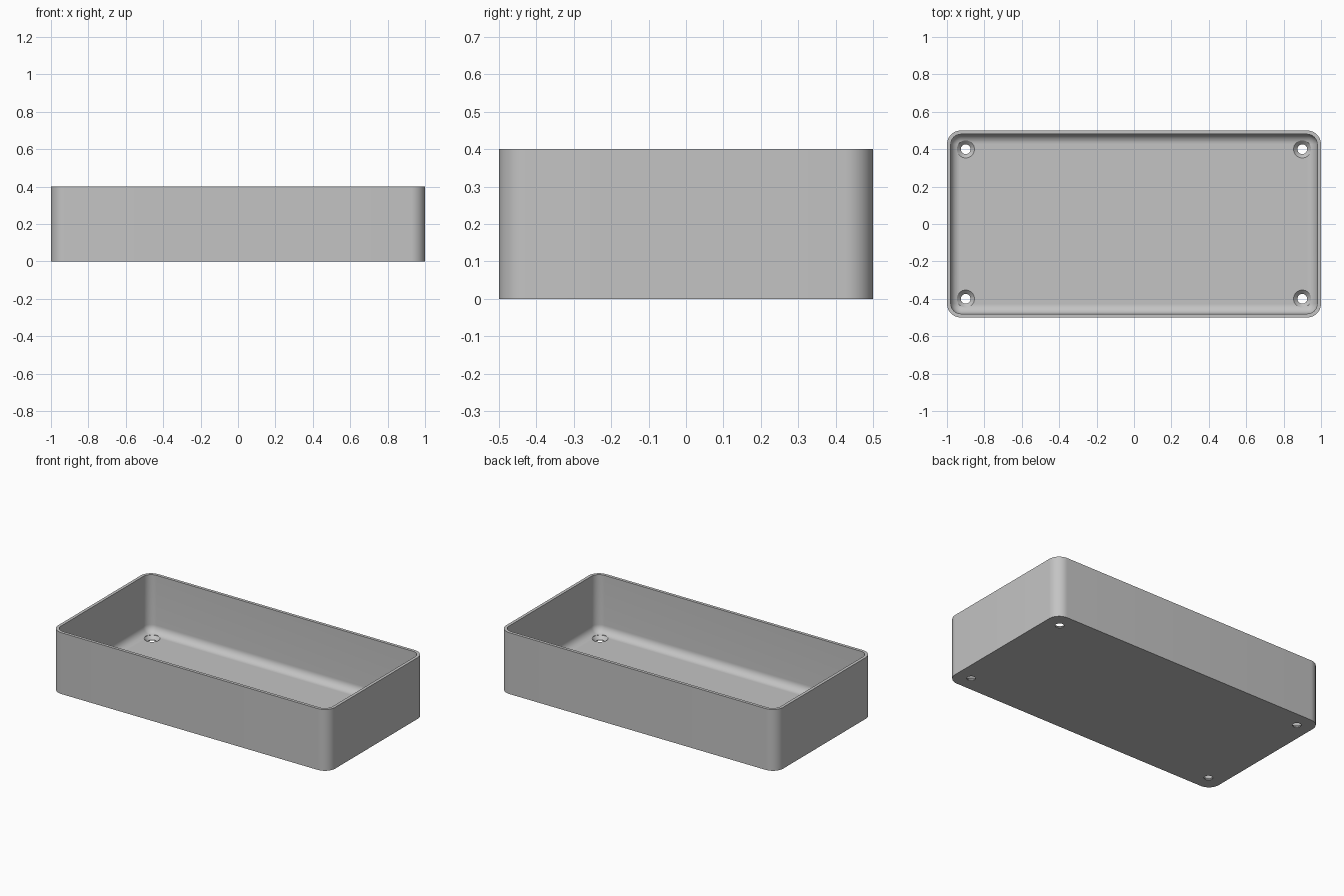
import bpy
import bmesh
from math import sin, cos, pi, radians

cube = bpy.data.objects.get("Cube")
if cube:
    bpy.data.objects.remove(cube, do_unlink=True)

LENGTH, WIDTH, HEIGHT = 2.0, 1.0, 0.4
WALL, FLOOR = 0.02, 0.025
CORNER, FILLET = 0.075, 0.05
CORNER_STEPS, FILLET_STEPS = 12, 10

grey = bpy.data.materials.new("light grey")
grey.use_nodes = True
colour = (0.55, 0.55, 0.55, 1)
grey.diffuse_color = colour
grey.node_tree.nodes["Principled BSDF"].inputs["Base Color"].default_value = colour


def make_object(name, bm):
    bmesh.ops.recalc_face_normals(bm, faces=bm.faces)
    mesh = bpy.data.meshes.new(name)
    bm.to_mesh(mesh)
    bm.free()
    mesh.materials.append(grey)
    obj = bpy.data.objects.new(name, mesh)
    bpy.context.collection.objects.link(obj)
    return obj


def rounded_ring(bm, inset, z):
    """Rounded rectangle of vertices, offset inwards from the outer wall."""
    cx, cy, r = LENGTH / 2 - CORNER, WIDTH / 2 - CORNER, CORNER - inset
    ring = []
    for i, (sx, sy) in enumerate([(1, 1), (-1, 1), (-1, -1), (1, -1)]):
        for k in range(CORNER_STEPS + 1):
            a = (i + k / CORNER_STEPS) * pi / 2
            ring.append(bm.verts.new((sx * cx + r * cos(a), sy * cy + r * sin(a), z)))
    return ring


def loft(bm, rings):
    """Skin a stack of rings and cap both ends."""
    for a, b in zip(rings, rings[1:]):
        for i in range(len(a)):
            j = (i + 1) % len(a)
            bm.faces.new((a[i], a[j], b[j], b[i]))
    bm.faces.new(rings[0])
    bm.faces.new(rings[-1])


# Open tray: outer wall, flat rim, inner wall and floor fillet
profile = [(0, 0), (0, HEIGHT), (WALL, HEIGHT)]
for k in range(FILLET_STEPS + 1):
    a = k / FILLET_STEPS * pi / 2
    profile.append((WALL + FILLET * (1 - cos(a)), FLOOR + FILLET * (1 - sin(a))))
bm = bmesh.new()
loft(bm, [rounded_ring(bm, inset, z) for inset, z in profile])
tray = make_object("tray", bm)


# Countersunk screw holes: one revolved cutter for each corner
def circle(bm, x, y, r, z, n=32):
    return [bm.verts.new((x + r * cos(2 * pi * k / n), y + r * sin(2 * pi * k / n), z))
            for k in range(n)]


bm = bmesh.new()
hole_profile = [(0.026, -0.05), (0.026, 0.004), (0.047, FLOOR), (0.047, 0.1)]
for x in (-0.9, 0.9):
    for y in (-0.4, 0.4):
        loft(bm, [circle(bm, x, y, r, z) for r, z in hole_profile])
cutter = make_object("screw_hole_cutter", bm)
cutter.hide_render = True

cut = tray.modifiers.new("screw holes", 'BOOLEAN')
cut.operation = 'DIFFERENCE'
cut.solver = 'EXACT'
cut.object = cutter
bpy.context.view_layer.objects.active = tray
bpy.ops.object.select_all(action='DESELECT')
tray.select_set(True)
bpy.ops.object.modifier_apply(modifier=cut.name)
bpy.data.objects.remove(cutter, do_unlink=True)

# Smooth corners and fillet, crisp rim and base edges
bpy.ops.object.shade_smooth_by_angle(angle=radians(30))
